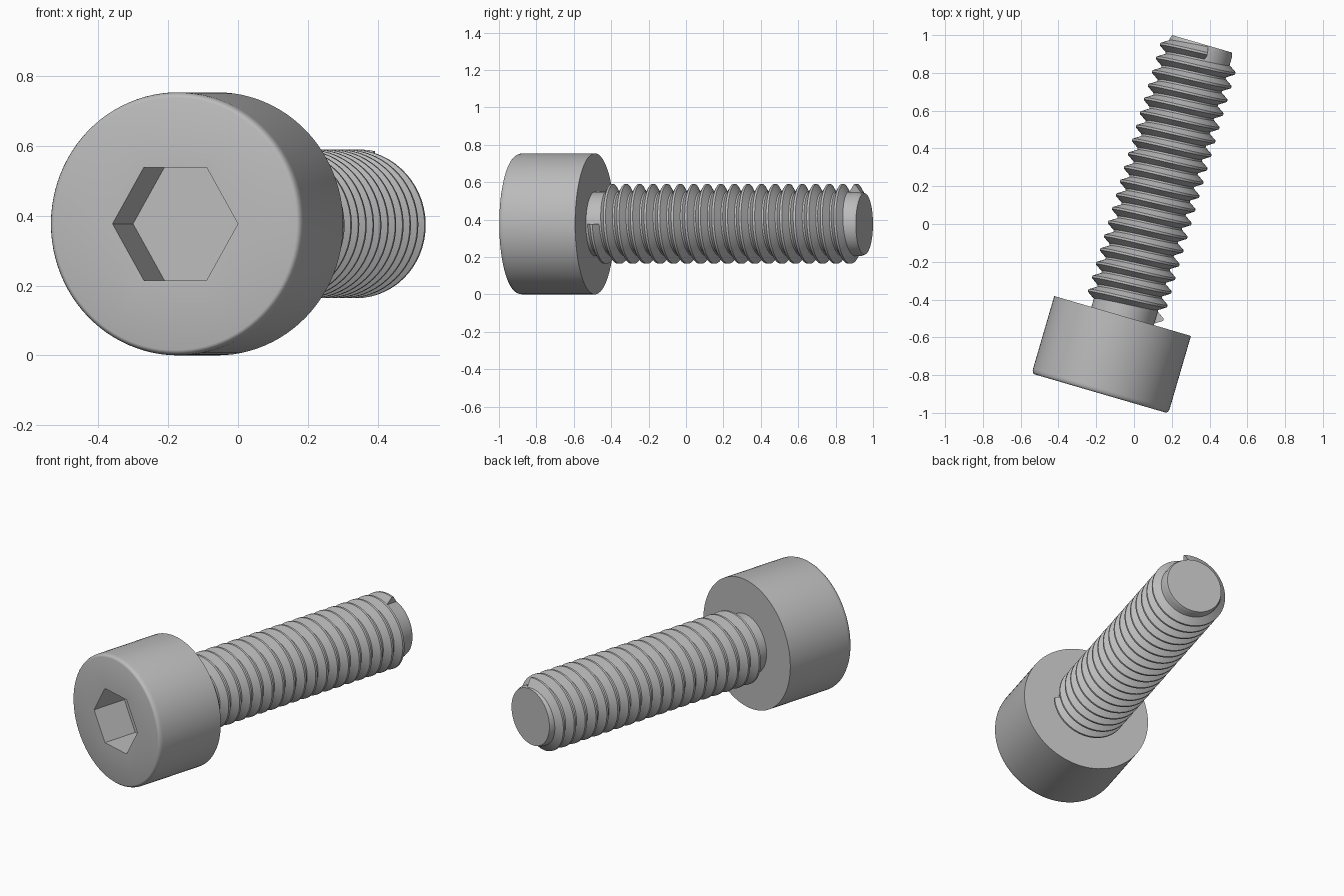
import bpy, bmesh, math
from mathutils import Matrix

if "Cube" in bpy.data.objects:
    bpy.data.objects.remove(bpy.data.objects["Cube"], do_unlink=True)

# One grey steel colour
steel = bpy.data.materials.new("grey_steel")
steel.use_nodes = True
grey = (0.5, 0.5, 0.5, 1)
steel.diffuse_color = grey
steel.node_tree.nodes["Principled BSDF"].inputs["Base Color"].default_value = grey

# Local frame: +Y runs from the head face to the tip
place = Matrix.Translation((-0.18, -0.897, 0.377)) @ Matrix.Rotation(math.radians(-16.27), 4, 'Z')
SIDES = 96
HEAD_R, HEAD_L, LENGTH = 0.377, 0.427, 1.928
CORE_R, CREST_R, PITCH = 0.172, 0.213, 0.0755


def round_ring(y, radius):
    return [(radius * math.cos(a), y, -radius * math.sin(a))
            for a in (math.tau * i / SIDES for i in range(SIDES))]


def hex_ring(y, apothem):
    ring = []
    for i in range(SIDES):
        a = math.tau * i / SIDES
        r = apothem / math.cos(a % (math.pi / 3) - math.pi / 6)
        ring.append((r * math.cos(a), y, -r * math.sin(a)))
    return ring


def loft(name, rings, closed=True):
    """Skin a list of rings and cap both ends."""
    bm = bmesh.new()
    rows = [[bm.verts.new(p) for p in ring] for ring in rings]
    n = len(rows[0])
    for a, b in zip(rows, rows[1:]):
        for i in range(n):
            j = (i + 1) % n
            bm.faces.new((a[i], a[j], b[j], b[i]))
    bm.faces.new(rows[0])
    bm.faces.new(rows[-1])
    bmesh.ops.recalc_face_normals(bm, faces=bm.faces)
    mesh = bpy.data.meshes.new(name)
    bm.to_mesh(mesh)
    bm.free()
    mesh.materials.append(steel)
    obj = bpy.data.objects.new(name, mesh)
    bpy.context.collection.objects.link(obj)
    obj.matrix_world = place
    bpy.ops.object.select_all(action='DESELECT')
    obj.select_set(True)
    bpy.context.view_layer.objects.active = obj
    bpy.ops.object.shade_smooth_by_angle(angle=math.radians(32))
    return obj


# Cylindrical head: socket floor, socket mouth, softened rim, back face
rim = [round_ring(0.027 * (1 - math.sin(t)), HEAD_R - 0.015 * (1 - math.cos(t)))
       for t in (math.pi / 2 * k / 4 for k in range(4, -1, -1))]
loft("socket_head", [hex_ring(0.21, 0.162), hex_ring(0, 0.162)] + rim
     + [round_ring(HEAD_L, HEAD_R)])

# Core of the shank with a small chamfer at the tip
loft("shank_core", [round_ring(HEAD_L - 0.01, CORE_R), round_ring(LENGTH - 0.02, CORE_R),
                    round_ring(LENGTH, CORE_R - 0.008)])

# Right-handed helical thread with blunt ends
section = [(-0.036, CORE_R - 0.005), (-0.006, CREST_R), (0.006, CREST_R), (0.036, CORE_R - 0.005)]
STEPS, TURNS, START = 60, 18.78, 0.468
rings = []
for k in range(round(TURNS * STEPS) + 1):
    turn = k / STEPS
    a = math.tau * turn
    rings.append([(r * math.cos(a), START + PITCH * turn + dy, -r * math.sin(a))
                  for dy, r in section])
loft("screw_thread", rings)
